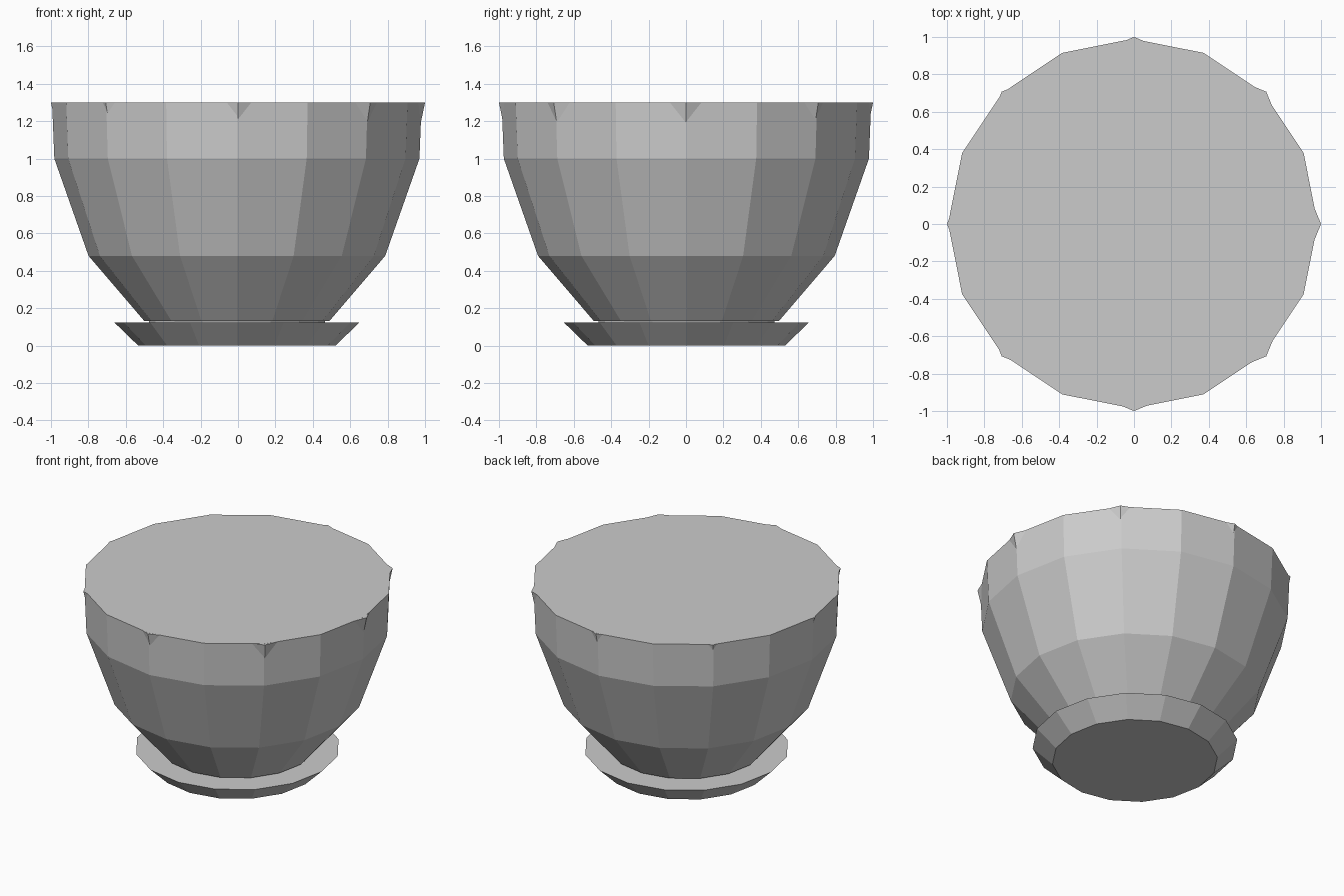
import bpy
import bmesh
from math import cos, sin, tau

cube = bpy.data.objects.get("Cube")
if cube:
    bpy.data.objects.remove(cube, do_unlink=True)

# Single plain grey for every part
grey = bpy.data.materials.new("plain_grey")
grey.use_nodes = True
GREY = (0.6, 0.6, 0.6, 1)
grey.diffuse_color = GREY
grey.node_tree.nodes["Principled BSDF"].inputs["Base Color"].default_value = GREY


def faceted_solid(name, sides, profile, centre=(0, 0)):
    """Closed solid from stacked rings; profile is (radius, height) from the bottom up."""
    bm = bmesh.new()
    rings = []
    for radius, z in profile:
        rings.append([bm.verts.new((centre[0] + radius * cos(tau * i / sides),
                                    centre[1] + radius * sin(tau * i / sides), z))
                      for i in range(sides)])
    for low, high in zip(rings, rings[1:]):
        for i in range(sides):
            j = (i + 1) % sides
            bm.faces.new((low[i], low[j], high[j], high[i]))
    bm.faces.new(rings[0][::-1])
    bm.faces.new(rings[-1])
    mesh = bpy.data.meshes.new(name)
    bm.to_mesh(mesh)
    bm.free()
    mesh.materials.append(grey)
    obj = bpy.data.objects.new(name, mesh)
    bpy.context.collection.objects.link(obj)
    return obj


AXIS = (-0.006, 0.002)

# Wide shallow dish under the pot
faceted_solid("saucer", 16, [(0.527, 0), (0.654, 0.123)], AXIS)

# Narrow foot bridging the gap between saucer and pot
faceted_solid("foot", 16, [(0.47, 0.115), (0.47, 0.14)], AXIS)

# Main pot with flared sides and an upright rim
faceted_solid("pot", 16, [(0.495, 0.132), (0.793, 0.48),
                          (0.976, 1.0), (0.988, 1.3)], AXIS)

# Octagonal filling whose corners poke through the rim on the axes
faceted_solid("soil", 8, [(0.905, 0.85), (1.0, 1.2995)])
